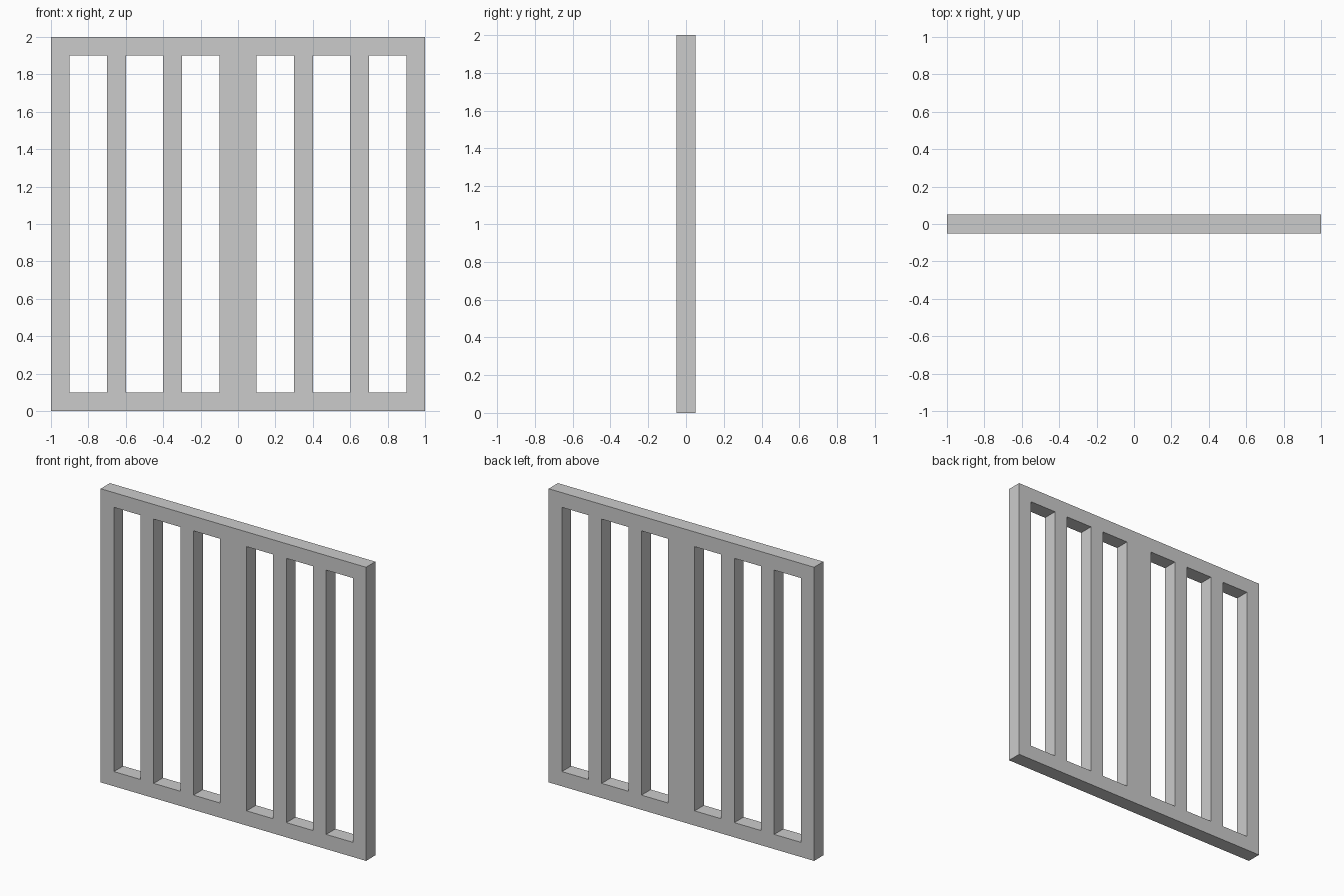
import bpy
import bmesh

if "Cube" in bpy.data.objects:
    bpy.data.objects.remove(bpy.data.objects["Cube"])

THICK = 0.1
# Right-half column edges; odd columns are openings, mirrored to the left
half = [0.1, 0.3, 0.4, 0.6, 0.7, 0.9, 1.0]
xs = [-x for x in reversed(half)] + half
zs = [0.0, 0.1, 1.9, 2.0]

bm = bmesh.new()
grid = [[bm.verts.new((x, -THICK / 2, z)) for z in zs] for x in xs]

# Front sheet: rails and bars, leaving the tall openings empty
for i in range(len(xs) - 1):
    for j in range(len(zs) - 1):
        if j == 1 and i % 2 == 1 and xs[i] * xs[i + 1] > 0:
            continue
        bm.faces.new((grid[i][j], grid[i + 1][j], grid[i + 1][j + 1], grid[i][j + 1]))

# Give the sheet its thickness
ext = bmesh.ops.extrude_face_region(bm, geom=bm.faces[:], use_keep_orig=True)
moved = [g for g in ext["geom"] if isinstance(g, bmesh.types.BMVert)]
bmesh.ops.translate(bm, verts=moved, vec=(0, THICK, 0))
bmesh.ops.recalc_face_normals(bm, faces=bm.faces[:])

mesh = bpy.data.meshes.new("barred_panel")
bm.to_mesh(mesh)
bm.free()
panel = bpy.data.objects.new("barred_panel", mesh)
bpy.context.collection.objects.link(panel)
